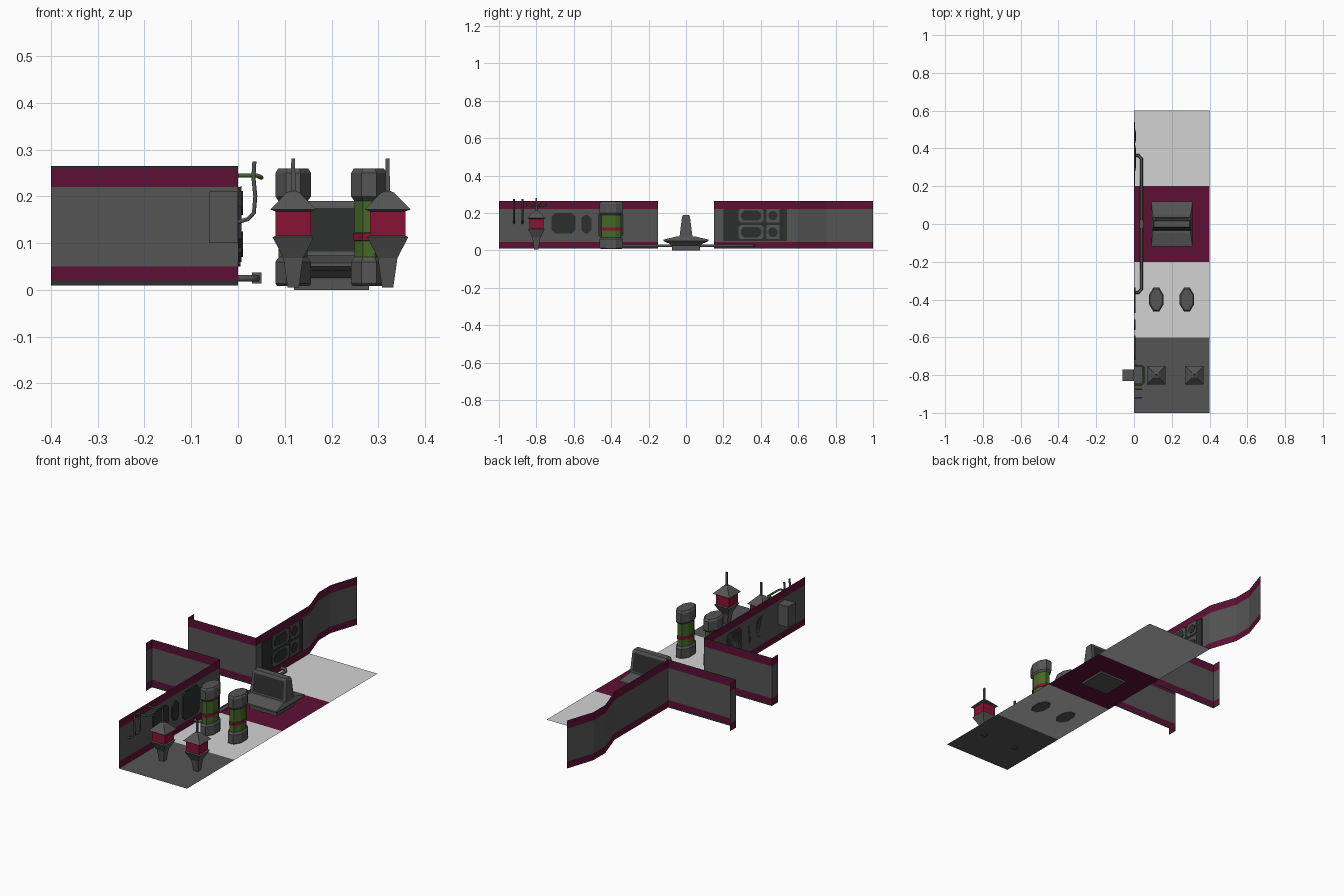
import bpy, bmesh, math

if "Cube" in bpy.data.objects:
    bpy.data.objects.remove(bpy.data.objects["Cube"])

def mat(name, r, g, b):
    m = bpy.data.materials.new(name)
    m.diffuse_color = (r, g, b, 1)
    m.use_nodes = True
    m.node_tree.nodes["Principled BSDF"].inputs["Base Color"].default_value = m.diffuse_color
    return m

GREY = mat("wall grey", .09, .09, .09)
DARK = mat("charcoal", .025, .027, .026)
LIGHT = mat("pale floor", .65, .65, .65)
MAROON = mat("maroon", .11, .005, .035)
RED = mat("lamp red", .25, .006, .035)
GREEN = mat("tank green", .06, .14, .02)

def build(name, verts, faces, mats, idx=None):
    me = bpy.data.meshes.new(name)
    me.from_pydata(verts, [], faces)
    for m in mats:
        me.materials.append(m)
    if idx:
        for p, i in zip(me.polygons, idx):
            p.material_index = i
    ob = bpy.data.objects.new(name, me)
    bpy.context.collection.objects.link(ob)
    return ob

def box(name, x0, x1, y0, y1, z0, z1, m):
    v = [(x, y, z) for z in (z0, z1) for x, y in ((x0, y0), (x1, y0), (x1, y1), (x0, y1))]
    f = [(3, 2, 1, 0), (4, 5, 6, 7)] + [(i, (i + 1) % 4, 4 + (i + 1) % 4, 4 + i) for i in range(4)]
    return build(name, v, f, [m])

def wall(name, plan, levels, mats):
    """Single-sheet wall following a plan line, banded by height."""
    v = [(x, y, z) for z in levels for x, y in plan]
    n = len(plan)
    f, idx = [], []
    for j in range(len(levels) - 1):
        for i in range(n - 1):
            a = j * n + i
            f.append((a, a + 1, a + n + 1, a + n))
            idx.append(j)
    return build(name, v, f, mats, idx)

def stack(name, cx, cy, rings, mats, n, turn):
    """Rings of (z, half x, half y); mats colour the band above each ring."""
    k = 1 / math.cos(math.pi / n)
    v = []
    for z, rx, ry in rings:
        for i in range(n):
            a = 2 * math.pi * i / n + turn
            v.append((cx + rx * k * math.cos(a), cy + ry * k * math.sin(a), z))
    used = list(dict.fromkeys(mats))
    f, idx = [], []
    for j in range(len(rings) - 1):
        for i in range(n):
            b = (i + 1) % n
            f.append((j * n + i, j * n + b, (j + 1) * n + b, (j + 1) * n + i))
            idx.append(used.index(mats[j]))
    top = (len(rings) - 1) * n
    f += [tuple(range(n))[::-1], tuple(range(top, top + n))]
    idx += [used.index(mats[0]), used.index(mats[-1])]
    return build(name, v, f, used, idx)

def plate(name, y0, y1, z0, z1, x0, x1, cut, m):
    """Thin chamfered panel standing off the wall."""
    c = cut
    p = [(y0 + c, z0), (y1 - c, z0), (y1, z0 + c), (y1, z1 - c),
         (y1 - c, z1), (y0 + c, z1), (y0, z1 - c), (y0, z0 + c)]
    v = [(x0, y, z) for y, z in p] + [(x1, y, z) for y, z in p]
    f = [tuple(range(8))[::-1], tuple(range(8, 16))]
    f += [(i, (i + 1) % 8, 8 + (i + 1) % 8, 8 + i) for i in range(8)]
    return build(name, v, f, [m])

def tube(name, pts, r, m):
    cu = bpy.data.curves.new(name, 'CURVE')
    cu.dimensions = '3D'
    cu.bevel_depth = r
    cu.bevel_resolution = 1
    cu.use_fill_caps = True
    s = cu.splines.new('POLY')
    s.points.add(len(pts) - 1)
    for q, p in zip(s.points, pts):
        q.co = (*p, 1)
    cu.materials.append(m)
    ob = bpy.data.objects.new(name, cu)
    bpy.context.collection.objects.link(ob)

# floor tiles
for i, m in enumerate((GREY, LIGHT, MAROON, LIGHT)):
    y = -1 + .4 * i
    build(f"floor_tile_{i + 1}", [(0, y, .01), (.4, y, .01), (.4, y + .4, .01), (0, y + .4, .01)],
          [(0, 1, 2, 3)], [m])

# side walls, the rear one with a shallow trapezoid bay
levels, bands = (.01, .046, .222, .265), [MAROON, GREY, MAROON]
wall("front_side_wall", [(0, -1), (0, -.6), (0, -.15)], levels, bands)
wall("rear_side_wall", [(0, .15), (0, .6), (-.05, .75), (-.05, .85), (0, 1)], levels, bands)

# side corridor walls with end flanges
for s, nm in ((-1, "front"), (1, "rear")):
    wall(nm + "_corridor_wall", [(0, s * .15), (-.4, s * .15), (-.4, s * .2)],
         (.01, .02, .05, .22, .26, .265), [DARK, MAROON, GREY, MAROON, DARK])

# wall cabinet behind the front wall
box("wall_cabinet", -.062, -.001, -.83, -.77, .10, .21, GREY)

# dark wall panels
for i, (a, b, c, d) in enumerate(((-.72, -.59, .09, .20), (-.56, -.505, .09, .19), (-.47, -.335, .06, .21))):
    plate(f"wall_panel_{i + 1}", a, b, c, d, 0, .008, .02, DARK)

# equipment panel on the rear wall
plate("equipment_panel", .2, .54, .05, .22, 0, .005, .004, DARK)
for r, (z0, z1) in enumerate(((.06, .135), (.15, .222))):
    plate(f"equipment_frame_{r}", .28, .415, z0, z1, .005, .008, .012, GREY)
    plate(f"equipment_screen_{r}", .293, .402, z0 + .01, z1 - .01, .008, .011, .016, DARK)
    plate(f"dial_mount_{r}", .43, .5, z0, z1, .005, .008, .003, GREY)
    plate(f"dial_{r}", .44, .49, z0 + .012, z1 - .012, .008, .011, .015, DARK)

# floor pipe with centre joint
tube("floor_pipe", [(0, .362, .025), (.025, .362, .025), (.04, .345, .025),
                    (.04, -.345, .025), (.025, -.362, .025), (0, -.362, .025)], .008, GREY)
box("pipe_joint", .03, .05, -.02, .02, .014, .037, GREY)

# hanging rods and green bracket
for i, y in enumerate((-.92, -.875)):
    tube(f"wall_rod_{i + 1}", [(0, y, .145), (.022, y, .152), (.034, y, .165), (.037, y, .2),
                               (.033, y, .24), (.035, y, .275)], .005, GREY)
tube("bracket_ring", [(0, -.85, .245), (.04, -.85, .245), (.05, -.84, .24), (.05, -.76, .24),
                      (.04, -.75, .245), (0, -.75, .245)], .005, GREEN)

# lanterns
for i, x in enumerate((.118, .32)):
    stack(f"lantern_{i + 1}", x, -.8,
          [(.005, .012, .012), (.068, .021, .021), (.113, .044, .044), (.116, .038, .038),
           (.168, .038, .038), (.172, .049, .049), (.208, .014, .014), (.212, .005, .005),
           (.281, .004, .004)],
          [GREY, GREY, GREY, RED, GREY, GREY, GREY, GREY], 4, math.pi / 4)

# oval tanks
for i, x in enumerate((.118, .28)):
    B, G = (.038, .063), (.031, .053)
    stack(f"tank_{i + 1}", x, -.4,
          [(.008, .034, .057), (.014, *B), (.06, *B), (.07, *G), (.105, *G), (.106, .033, .056),
           (.122, .033, .056), (.123, *G), (.19, *G), (.2, *B), (.25, *B), (.26, .032, .055)],
          [GREY, GREY, GREY, GREEN, GREEN, RED, GREEN, GREEN, GREY, GREY, GREY], 8, math.pi / 8)

# control console: foot, tray and tapered two-sided screen
stack("console_foot", .2, 0, [(0, .08, .075), (.025, .08, .075), (.045, .1, .1)], [GREY, GREY], 4, math.pi / 4)
stack("console_tray", .2, 0, [(.04, .1, .1), (.05, .11, .12), (.058, .11, .12), (.074, .1, .05)],
      [GREY, GREY, GREY], 4, math.pi / 4)
stack("console_screen", .2, 0, [(.07, .105, .035), (.18, .1, .021), (.19, .095, .016)], [GREY, GREY], 4, math.pi / 4)
for s in (-1, 1):
    build("screen_glass", [(.2 + a, s * (.0368 - .127 * (z - .07)), z)
                           for a, z in ((-.09, .082), (.09, .082), (.088, .175), (-.088, .175))],
          [(0, 1, 2, 3)], [DARK])
